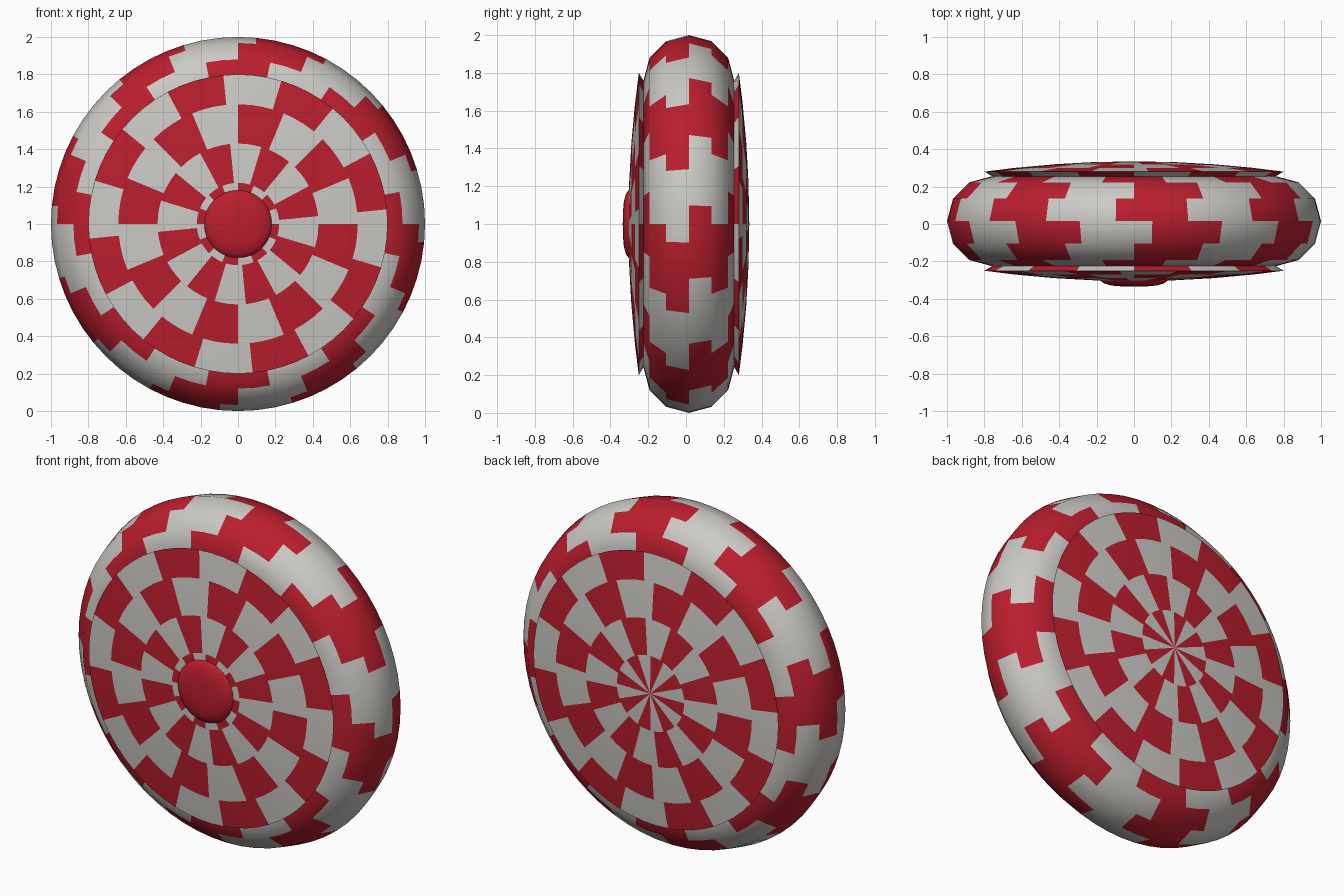
import bpy, bmesh
from math import sin, cos, pi, radians

if "Cube" in bpy.data.objects:
    bpy.data.objects.remove(bpy.data.objects["Cube"])

SEG = 64        # faces around; colour blocks are four faces wide
MID = 0.015     # y of the wheel's middle plane


def material(name, rgb):
    m = bpy.data.materials.new(name)
    m.diffuse_color = (*rgb, 1)
    m.use_nodes = True
    m.node_tree.nodes["Principled BSDF"].inputs["Base Color"].default_value = m.diffuse_color
    return m


RED = material("red", (0.5, 0.013, 0.027))
PALE = material("pale", (0.6, 0.59, 0.56))


def lathe(name, profile, starts=None, closed=False, turned=False):
    """Spin (radius, y) points around the y axis. starts gives, for each band,
    the face at which a red block begins; without it the part is all red."""
    bm = bmesh.new()
    s = -1 if turned else 1
    rings = []
    for r, y in profile:
        rings.append([bm.verts.new((s * r * cos(2 * pi * i / SEG),
                                    MID + s * (y - MID),
                                    1 + r * sin(2 * pi * i / SEG)))
                      for i in range(SEG)])
    bands = len(rings) if closed else len(rings) - 1
    for j in range(bands):
        a, b = rings[j], rings[(j + 1) % len(rings)]
        for i in range(SEG):
            k = (i + 1) % SEG
            f = bm.faces.new((a[i], a[k], b[k], b[i]))
            if starts:
                f.material_index = 0 if (i - starts[j]) % 8 < 4 else 1
    bmesh.ops.remove_doubles(bm, verts=bm.verts[:], dist=1e-5)
    bmesh.ops.recalc_face_normals(bm, faces=bm.faces[:])
    me = bpy.data.meshes.new(name)
    bm.to_mesh(me)
    bm.free()
    me.materials.append(RED)
    me.materials.append(PALE)
    ob = bpy.data.objects.new(name, me)
    bpy.context.collection.objects.link(ob)
    bpy.ops.object.select_all(action='DESELECT')
    ob.select_set(True)
    bpy.context.view_layer.objects.active = ob
    bpy.ops.object.shade_smooth_by_angle(angle=radians(40))
    return ob


# round outer rim, twelve sides in section, running from the crown to the back
ring = [(0.76 + 0.24 * cos(k * pi / 6), MID + 0.24 * sin(k * pi / 6))
        for k in range(12)]
lathe("outer_rim", ring, [13, 12, 14, 12, 14, 12, 14, 12, 14, 14, 12, 11],
      closed=True)

# domed side panels with an undercut edge
dome = [(0.74, -0.215)] + [(r, -0.305 + 0.055 * (r / 0.8) ** 2)
                           for r in (0.8, 0.64, 0.43, 0.22, 0)]
blocks = [12, 17, 12, 17, 12]
lathe("front_panel", dome, blocks)
lathe("back_panel", dome, blocks, turned=True)

# centre button on the front
lathe("centre_button", [(0.185, -0.29), (0.18, -0.303), (0.16, -0.318),
                        (0.12, -0.329), (0.06, -0.334), (0, -0.335)])
